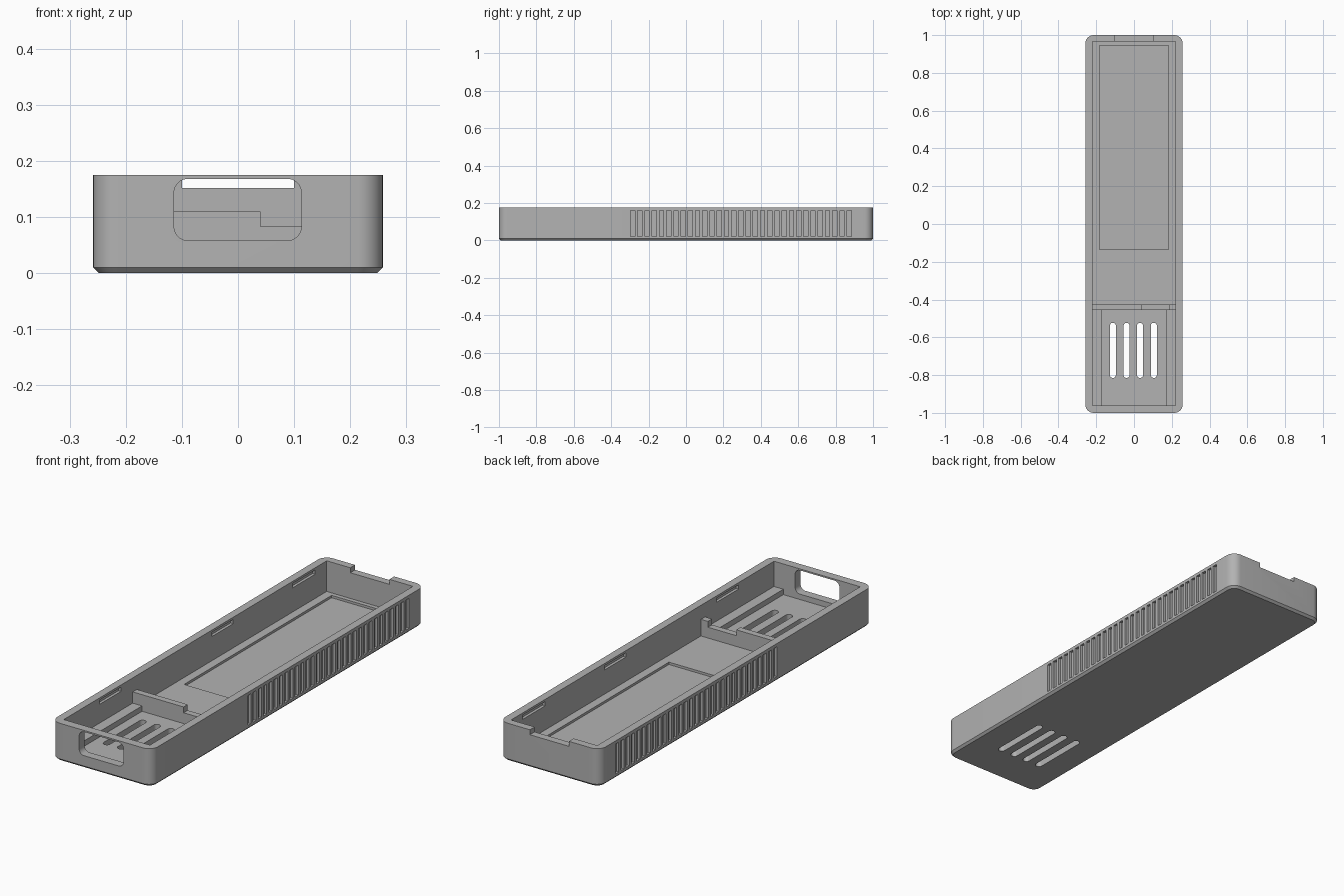
import bpy, bmesh, math
from mathutils import Vector

if "Cube" in bpy.data.objects:
    bpy.data.objects.remove(bpy.data.objects["Cube"])

grey = bpy.data.materials.new("plain_grey")
grey.diffuse_color = (0.45, 0.45, 0.45, 1)
grey.use_nodes = True
grey.node_tree.nodes["Principled BSDF"].inputs["Base Color"].default_value = grey.diffuse_color

FLOOR, TOP = 0.033, 0.175      # floor level and rim level
IN_X, IN_Y0, IN_Y1 = 0.221, -0.96, 0.965


def rounded(x0, x1, y0, y1, r, n=8):
    """Outline of a rectangle with rounded corners."""
    pts = []
    for k, (cx, cy) in enumerate([(x1 - r, y1 - r), (x0 + r, y1 - r),
                                  (x0 + r, y0 + r), (x1 - r, y0 + r)]):
        for i in range(n + 1):
            a = math.pi / 2 * (k + i / n)
            pts.append((cx + r * math.cos(a), cy + r * math.sin(a)))
    return pts


def loft(bm, rings):
    """Closed solid through rings of 3D points."""
    loops = [[bm.verts.new(p) for p in ring] for ring in rings]
    for a, b in zip(loops, loops[1:]):
        for i in range(len(a)):
            j = (i + 1) % len(a)
            bm.faces.new((a[i], a[j], b[j], b[i]))
    bm.faces.new(loops[0][::-1])
    bm.faces.new(loops[-1])


def box(bm, x0, x1, y0, y1, z0, z1):
    loft(bm, [[(x0, y0, z), (x1, y0, z), (x1, y1, z), (x0, y1, z)] for z in (z0, z1)])


def finish(name, bm):
    bmesh.ops.remove_doubles(bm, verts=bm.verts, dist=1e-6)
    bmesh.ops.recalc_face_normals(bm, faces=bm.faces)
    mesh = bpy.data.meshes.new(name)
    bm.to_mesh(mesh)
    bm.free()
    mesh.materials.append(grey)
    ob = bpy.data.objects.new(name, mesh)
    bpy.context.collection.objects.link(ob)
    return ob


def boxes(name, items):
    bm = bmesh.new()
    for b in items:
        box(bm, *b)
    return finish(name, bm)


# Outer shell: rounded block with a chamfered bottom edge
bm = bmesh.new()
loft(bm, [[(x, y, z) for x, y in rounded(-0.258 + c, 0.258 - c, -1 + c, 1 - c, 0.045 - c)]
          for z, c in ((0, 0.01), (0.01, 0), (TOP, 0))])
tray = finish("tray", bm)

cutters = []

# Main cavity, shallow floor recess, and notch in the back wall
cutters.append(boxes("cavity_cutter", [(-IN_X, IN_X, IN_Y0, IN_Y1, FLOOR, 0.3)]))
cutters.append(boxes("recess_cutter", [(-0.182, 0.182, -0.135, 0.945, FLOOR - 0.011, 0.1)]))
cutters.append(boxes("notch_cutter", [(-0.1, 0.1, 0.9, 1.1, 0.152, 0.3)]))

# Rounded port through the front wall
bm = bmesh.new()
loft(bm, [[(x, y, z) for x, z in rounded(-0.114, 0.113, 0.058, 0.168, 0.025)]
          for y in (-1.1, -0.93)])
cutters.append(finish("port_cutter", bm))

# Four round-ended slots through the floor
bm = bmesh.new()
for cx in (-0.112, -0.039, 0.032, 0.105):
    loft(bm, [[(x, y, z) for x, y in rounded(cx - 0.016, cx + 0.016, -0.815, -0.523, 0.0159)]
              for z in (-0.1, 0.1)])
cutters.append(finish("floor_slot_cutter", bm))

# Clip slots inside both long walls
clips = []
for s in (-1, 1):
    for y0, y1 in ((-0.70, -0.54), (0.125, 0.28), (0.715, 0.88)):
        a, b = sorted((s * 0.2, s * 0.234))
        clips.append((a, b, y0, y1, 0.145, 0.165))
cutters.append(boxes("clip_slot_cutter", clips))

# Row of grip grooves on the outside of both long walls
grooves = []
for s in (-1, 1):
    a, b = sorted((s * 0.246, s * 0.3))
    for i in range(31):
        y = -0.297 + i * 0.0386
        grooves.append((a, b, y, y + 0.023, 0.022, 0.16))
cutters.append(boxes("grip_groove_cutter", grooves))

# Cut everything out of the tray, then discard the cutters
bpy.context.view_layer.objects.active = tray
for c in cutters:
    m = tray.modifiers.new(c.name, 'BOOLEAN')
    m.operation, m.solver, m.object = 'DIFFERENCE', 'EXACT', c
    bpy.ops.object.modifier_apply(modifier=m.name)
    bpy.data.objects.remove(c)

bpy.ops.object.select_all(action='DESELECT')
tray.select_set(True)
bpy.ops.object.shade_smooth_by_angle(angle=math.radians(30))

# Support ledges along both sides of the front bay
for s, name in ((-1, "left_ledge"), (1, "right_ledge")):
    a, b = sorted((s * 0.173, s * 0.226))
    boxes(name, [(a, b, IN_Y0 - 0.005, -0.455, FLOOR - 0.005, 0.058)])

# Cross wall with a lowered gap near its right end
bm = bmesh.new()
w = IN_X + 0.005
profile = [(-w, FLOOR - 0.005), (w, FLOOR - 0.005), (w, 0.11), (0.185, 0.11),
           (0.185, 0.083), (0.04, 0.083), (0.04, 0.11), (-w, 0.11)]
loft(bm, [[(x, y, z) for x, z in profile] for y in (-0.455, -0.425)])
finish("cross_wall", bm)
